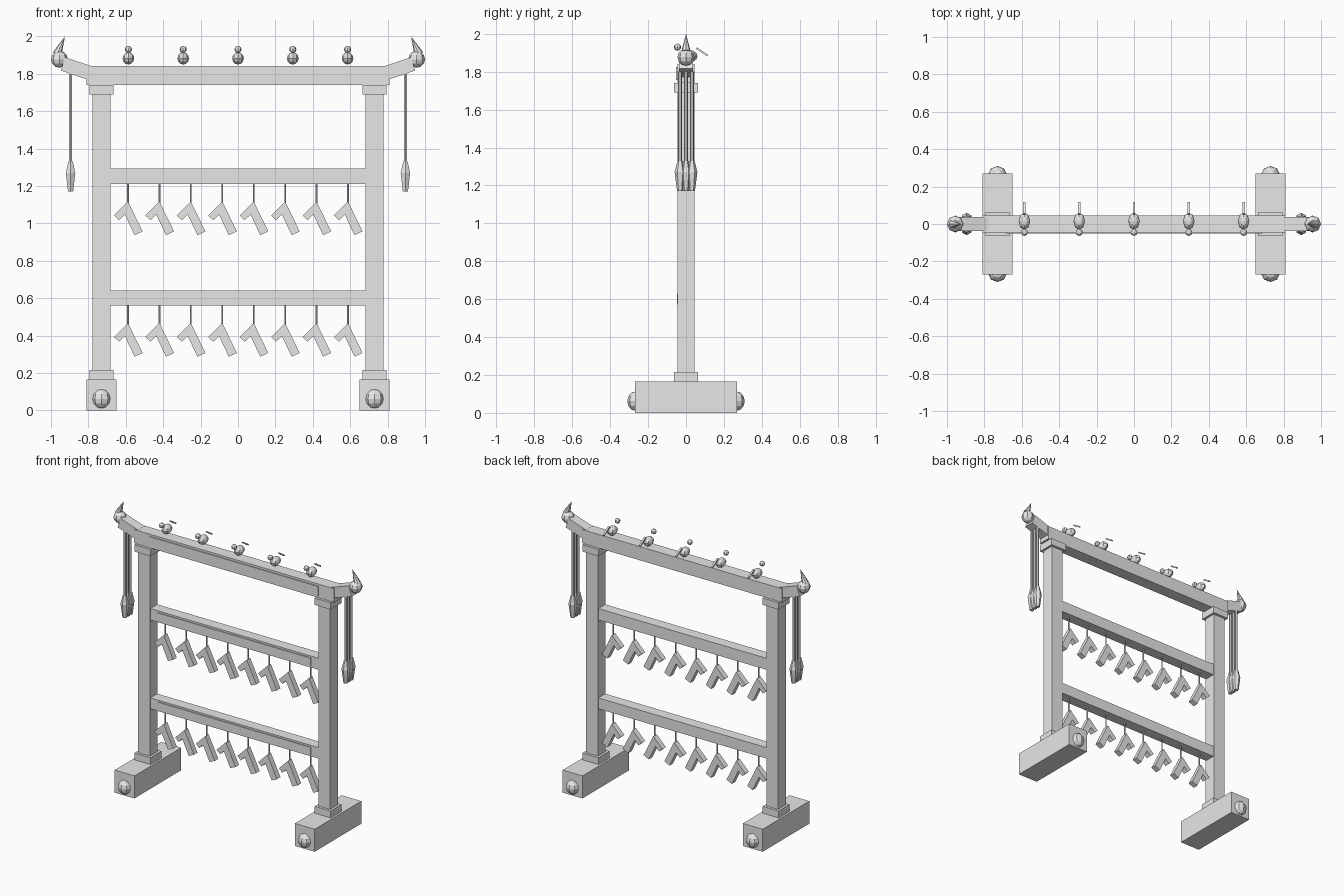
import bpy, bmesh, math
from mathutils import Matrix, Vector

if "Cube" in bpy.data.objects:
    bpy.data.objects.remove(bpy.data.objects["Cube"], do_unlink=True)

grey = bpy.data.materials.new("plain grey")
grey.use_nodes = True
COLOUR = (0.8, 0.8, 0.8, 1)
grey.diffuse_color = COLOUR
grey.node_tree.nodes["Principled BSDF"].inputs["Base Color"].default_value = COLOUR


def finish(name, bm):
    bmesh.ops.recalc_face_normals(bm, faces=bm.faces)
    mesh = bpy.data.meshes.new(name)
    bm.to_mesh(mesh)
    bm.free()
    mesh.materials.append(grey)
    obj = bpy.data.objects.new(name, mesh)
    bpy.context.collection.objects.link(obj)
    return obj


def box(name, centre, size, axis="Y", angle=0):
    bm = bmesh.new()
    place = (Matrix.Translation(centre) @ Matrix.Rotation(math.radians(angle), 4, axis)
             @ Matrix.Diagonal((*size, 1)))
    bmesh.ops.create_cube(bm, size=1, matrix=place)
    return finish(name, bm)


def ball(name, centre, radii, segments=8, rings=6):
    bm = bmesh.new()
    bmesh.ops.create_uvsphere(bm, u_segments=segments, v_segments=rings, radius=1,
                              matrix=Matrix.Translation(centre) @ Matrix.Diagonal((*radii, 1)))
    return finish(name, bm)


def cone(name, start, end, r1, r2, sides=8):
    start, end = Vector(start), Vector(end)
    way = end - start
    turn = way.to_track_quat("Z", "Y").to_matrix().to_4x4()
    bm = bmesh.new()
    bmesh.ops.create_cone(bm, cap_ends=True, segments=sides, radius1=r1, radius2=r2,
                          depth=way.length,
                          matrix=Matrix.Translation((start + end) / 2) @ turn)
    return finish(name, bm)


def prism(name, outline, origin, depth):
    bm = bmesh.new()
    ox, oy, oz = origin
    face = bm.faces.new([bm.verts.new((ox + x, oy - depth / 2, oz + z)) for x, z in outline])
    out = bmesh.ops.extrude_face_region(bm, geom=[face])
    moved = [v for v in out["geom"] if isinstance(v, bmesh.types.BMVert)]
    bmesh.ops.translate(bm, verts=moved, vec=(0, depth, 0))
    return finish(name, bm)


# Side frames, mirrored left and right
for side, s in (("left", 1), ("right", -1)):
    x = 0.73 * s
    box(f"{side}_foot", (x, 0, 0.0825), (0.16, 0.54, 0.165))
    for end, d in (("front", -1), ("back", 1)):
        ball(f"{side}_{end}_foot_knob", (x, 0.265 * d, 0.062), (0.05, 0.045, 0.052))
    box(f"{side}_post_base", (x, 0, 0.19), (0.13, 0.126, 0.05))
    box(f"{side}_post", (x, 0, 0.95), (0.096, 0.09, 1.5))
    box(f"{side}_post_capital", (x, 0, 1.715), (0.13, 0.126, 0.05))

    # Upturned beam end with ball and spike
    box(f"{side}_beam_end", (0.866 * s, 0, 1.829), (0.148, 0.076, 0.075), "Y", -18.5 * s)
    ball(f"{side}_finial_ball", (0.955 * s, 0, 1.877), (0.045, 0.045, 0.045))
    cone(f"{side}_finial_spike", (0.967 * s, 0, 1.905), (0.925 * s, 0, 2.0), 0.025, 0)

    # Three hanging tassels
    for i in range(3):
        tx, ty = 0.895 * s, (i - 1) * 0.031
        cone(f"{side}_tassel_cord_{i}", (tx, ty, 1.32), (tx, ty, 1.8), 0.01, 0.01, 6)
        cone(f"{side}_tassel_top_{i}", (tx, ty, 1.27), (tx, ty, 1.33), 0.029, 0.014, 6)
        cone(f"{side}_tassel_skirt_{i}", (tx, ty, 1.17), (tx, ty, 1.27), 0.016, 0.029, 6)

# Cross beams with a thin raised front panel
for name, z, length, height, depth, panel in (
        ("top", 1.79, 1.62, 0.1, 0.09, 1.37),
        ("middle", 1.252, 1.38, 0.084, 0.08, 1.24),
        ("lower", 0.6, 1.38, 0.08, 0.08, 1.24)):
    box(f"{name}_beam", (0, 0, z), (length, depth, height))
    box(f"{name}_beam_panel", (0, -depth / 2 - 0.002, z), (panel, 0.009, height * 0.7))

# Rows of forked hangers on cords
FORK = [(0, 0), (-0.075, -0.075), (-0.048, -0.1), (-0.017, -0.07), (0.035, -0.18), (0.078, -0.16)]
for row, top in (("middle", 1.21), ("lower", 0.56)):
    for i in range(8):
        x = -0.588 + 0.168 * i
        cone(f"{row}_hanger_cord_{i}", (x, 0, top - 0.105), (x, 0, top + 0.005), 0.005, 0.005, 6)
        prism(f"{row}_forked_hanger_{i}", FORK, (x, 0, top - 0.093), 0.04)

# Small birds along the top beam
for i in range(5):
    x = 0.293 * (i - 2)
    ball(f"bird_body_{i}", (x, 0.015, 1.882), (0.031, 0.046, 0.033))
    ball(f"bird_head_{i}", (x, -0.045, 1.93), (0.019, 0.019, 0.019))
    box(f"bird_tail_{i}", (x, 0.084, 1.905), (0.013, 0.072, 0.009), "X", -33)
